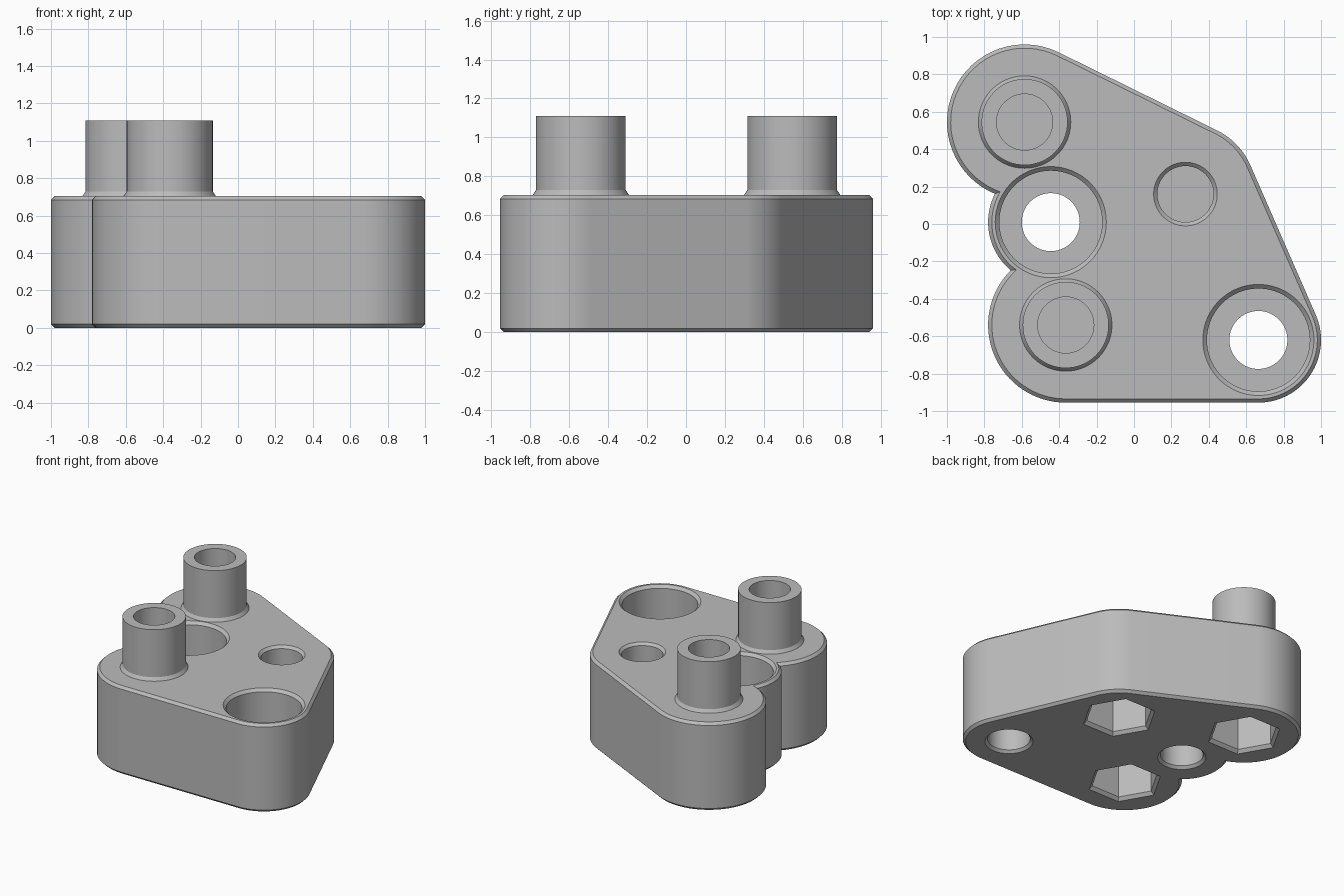
import bpy, bmesh, math
from mathutils import Vector

old = bpy.data.objects.get("Cube")
if old:
    bpy.data.objects.remove(old, do_unlink=True)

TOP, EDGE, SEG = 0.705, 0.02, 96

# Boss centres and outline radii
BACK, MIDDLE, FRONT = (-0.585, 0.545), (-0.445, 0.01), (-0.365, -0.54)
CORNER, SHOULDER = (0.665, -0.62), (0.275, 0.16)
RADII = {BACK: 0.415, MIDDLE: 0.335, FRONT: 0.415, CORNER: 0.335, SHOULDER: 0.38}

gray = bpy.data.materials.new("plain gray")
gray.use_nodes = True
gray.diffuse_color = (0.5, 0.5, 0.5, 1)
gray.node_tree.nodes["Principled BSDF"].inputs["Base Color"].default_value = (0.5, 0.5, 0.5, 1)


def tangent_angle(a, b, ra, rb):
    """Direction of the outer tangent's normal when walking anticlockwise a to b."""
    d = Vector(b) - Vector(a)
    return math.atan2(d.y, d.x) - math.acos((ra - rb) / d.length)


def notch(a, b, ra, rb):
    """Leftmost crossing of two circles."""
    a, b = Vector(a), Vector(b)
    d = b - a
    k = (ra * ra - rb * rb + d.length_squared) / (2 * d.length)
    h = math.sqrt(ra * ra - k * k)
    u = d.normalized()
    side = Vector((-u.y, u.x)) * h
    return min((a + u * k + side, a + u * k - side), key=lambda p: p.x)


def outline(inset):
    r = {c: v - inset for c, v in RADII.items()}

    def toward(c, p):
        return math.atan2(p.y - c[1], p.x - c[0])

    def tangent(a, b):
        return tangent_angle(a, b, r[a], r[b])

    upper = notch(BACK, MIDDLE, r[BACK], r[MIDDLE])
    lower = notch(MIDDLE, FRONT, r[MIDDLE], r[FRONT])
    t0, t1, t2 = tangent(FRONT, CORNER), tangent(CORNER, SHOULDER), tangent(SHOULDER, BACK)
    arcs = [(CORNER, t0, t1), (SHOULDER, t1, t2), (BACK, t2, toward(BACK, upper)),
            (MIDDLE, toward(MIDDLE, upper), toward(MIDDLE, lower)),
            (FRONT, toward(FRONT, lower), t0)]
    points = []
    for i, (c, start, end) in enumerate(arcs):
        sweep = (end - start) % math.tau
        n = 32
        first = 1 if i in (3, 4) else 0     # notch points are shared
        for k in range(first, n + 1):
            t = start + sweep * k / n
            points.append((c[0] + r[c] * math.cos(t), c[1] + r[c] * math.sin(t)))
    return points


def loft(name, rings):
    """Closed solid from a stack of (outline, height) rings."""
    bm = bmesh.new()
    loops = [[bm.verts.new((x, y, z)) for x, y in pts] for pts, z in rings]
    n = len(loops[0])
    for lo, hi in zip(loops, loops[1:]):
        for i in range(n):
            j = (i + 1) % n
            bm.faces.new((lo[i], lo[j], hi[j], hi[i]))
    bm.faces.new(loops[0][::-1])
    bm.faces.new(loops[-1])
    bmesh.ops.recalc_face_normals(bm, faces=bm.faces)
    mesh = bpy.data.meshes.new(name)
    bm.to_mesh(mesh)
    bm.free()
    mesh.materials.append(gray)
    obj = bpy.data.objects.new(name, mesh)
    bpy.context.collection.objects.link(obj)
    return obj


def turned(name, centre, profile, sides=SEG):
    """Round or polygonal solid from (radius, height) steps."""
    def ring(r):
        return [(centre[0] + r * math.cos(math.tau * i / sides),
                 centre[1] + r * math.sin(math.tau * i / sides)) for i in range(sides)]
    return loft(name, [(ring(r), z) for r, z in profile])


def combine(body, tool, operation):
    mod = body.modifiers.new(tool.name, "BOOLEAN")
    mod.operation, mod.object, mod.solver = operation, tool, "EXACT"
    bpy.context.view_layer.objects.active = body
    bpy.ops.object.modifier_apply(modifier=mod.name)
    bpy.data.objects.remove(tool, do_unlink=True)


# Chamfered block
body = loft("mounting_block", [(outline(EDGE), 0), (outline(0), EDGE),
                               (outline(0), TOP - EDGE), (outline(EDGE), TOP)])

# Hollow posts with flared feet
for c in (BACK, FRONT):
    combine(body, turned("post", c, [(0.247, 0.66), (0.247, TOP), (0.23, 0.73), (0.23, 1.11)]), "UNION")
    combine(body, turned("post_bore", c, [(0.15, 0.37), (0.15, 1.2)]), "DIFFERENCE")

# Blind hole at the shoulder
combine(body, turned("blind_hole", SHOULDER, [(0.15, 0.37), (0.15, TOP - 0.02), (0.175, TOP + 0.005)]),
        "DIFFERENCE")

# Counterbored through holes
for c in (MIDDLE, CORNER):
    combine(body, turned("through_hole", c, [(0.18, -0.005), (0.155, 0.02), (0.155, 0.33)]), "DIFFERENCE")
    combine(body, turned("counterbore", c, [(0.275, 0.3), (0.275, TOP - 0.022), (0.302, TOP + 0.005)]),
            "DIFFERENCE")

# Hexagonal pockets underneath
for c in (BACK, FRONT, SHOULDER):
    combine(body, turned("hex_pocket", c, [(0.28, -0.005), (0.25, 0.025), (0.25, 0.35)], 6), "DIFFERENCE")

# Smooth round walls, crisp edges
bpy.ops.object.select_all(action="DESELECT")
body.select_set(True)
bpy.context.view_layer.objects.active = body
bpy.ops.object.shade_smooth_by_angle(angle=math.radians(25))
